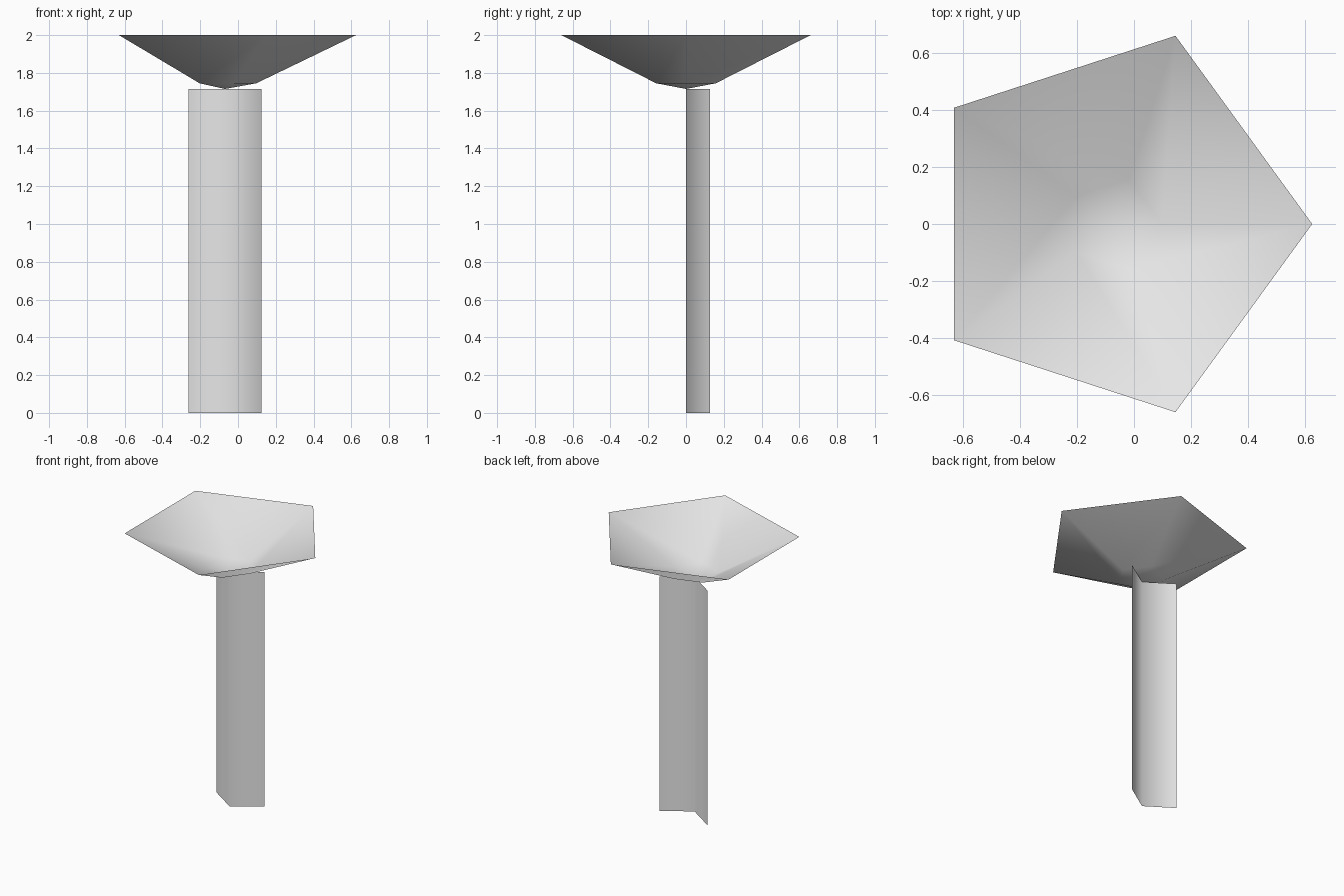
import bpy, bmesh
from math import cos, sin, tau

cube = bpy.data.objects.get("Cube")
if cube:
    bpy.data.objects.remove(cube, do_unlink=True)

grey = bpy.data.materials.new("light_grey")
grey.use_nodes = True
grey.diffuse_color = (0.8, 0.8, 0.8, 1)
grey.node_tree.nodes["Principled BSDF"].inputs["Base Color"].default_value = (0.8, 0.8, 0.8, 1)

AXIS_X = -0.069   # shared axis of bowl and stem
JOIN_Z = 1.715    # height where the bowl rests on the stem
SIDES = 5


def finish(name, bm):
    """Turn a bmesh into a smooth shaded object."""
    mesh = bpy.data.meshes.new(name)
    for face in bm.faces:
        face.smooth = True
    bm.to_mesh(mesh)
    bm.free()
    mesh.materials.append(grey)
    obj = bpy.data.objects.new(name, mesh)
    bpy.context.collection.objects.link(obj)


# Open five-sided bowl: a shallow tip, then a wide flare to the rim
bm = bmesh.new()


def ring(radius, z):
    return [bm.verts.new((AXIS_X + radius * cos(tau * i / SIDES),
                          radius * sin(tau * i / SIDES), z)) for i in range(SIDES)]


tip = bm.verts.new((AXIS_X, 0, JOIN_Z))
inner, rim = ring(0.166, 1.745), ring(0.694, 2.0)
for i in range(SIDES):
    j = (i + 1) % SIDES
    bm.faces.new((tip, inner[i], inner[j]))
    bm.faces.new((inner[i], rim[i], rim[j], inner[j]))
finish("bowl", bm)

# Stem: a thin V-shaped sheet, open at the back
bm = bmesh.new()
profile = [(AXIS_X - 0.193, 0.128), (AXIS_X, 0), (AXIS_X + 0.193, 0.128)]
low = [bm.verts.new((x, y, 0)) for x, y in profile]
high = [bm.verts.new((x, y, JOIN_Z)) for x, y in profile]
for i in range(len(profile) - 1):
    bm.faces.new((low[i], low[i + 1], high[i + 1], high[i]))
finish("stem", bm)
